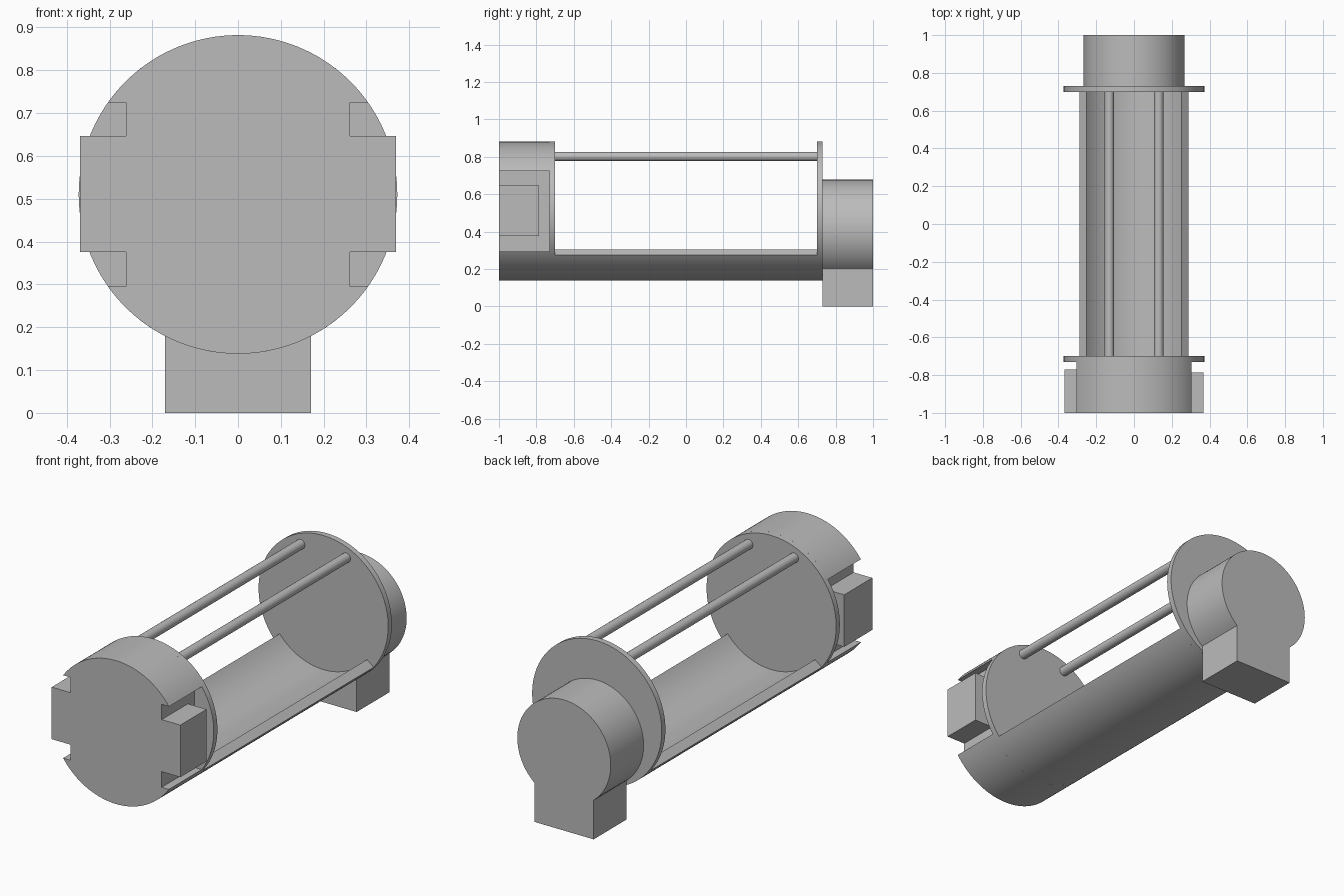
import bpy
import bmesh
from math import sin, cos, asin, radians, pi

default = bpy.data.objects.get("Cube")
if default:
    bpy.data.objects.remove(default, do_unlink=True)

grey = bpy.data.materials.new("plain_grey")
grey.use_nodes = True
colour = (0.5, 0.5, 0.5, 1)
grey.diffuse_color = colour
grey.node_tree.nodes["Principled BSDF"].inputs["Base Color"].default_value = colour


def arc(cx, cz, r, a0, a1, n):
    """Points on an arc in the x-z plane, both ends included."""
    return [(cx + r * cos(a0 + (a1 - a0) * i / n),
             cz + r * sin(a0 + (a1 - a0) * i / n)) for i in range(n + 1)]


def circle(cx, cz, r, n):
    return arc(cx, cz, r, 0, 2 * pi, n)[:-1]


def rect(x0, x1, z0, z1):
    return [(x0, z0), (x1, z0), (x1, z1), (x0, z1)]


def prism(name, profile, y0, y1):
    """Extrude an x-z profile along y."""
    bm = bmesh.new()
    face = bm.faces.new([bm.verts.new((x, y0, z)) for x, z in profile])
    ext = bmesh.ops.extrude_face_region(bm, geom=[face], use_keep_orig=True)
    moved = [v for v in ext["geom"] if isinstance(v, bmesh.types.BMVert)]
    bmesh.ops.translate(bm, verts=moved, vec=(0, y1 - y0, 0))
    bmesh.ops.recalc_face_normals(bm, faces=bm.faces)
    mesh = bpy.data.meshes.new(name)
    bm.to_mesh(mesh)
    bm.free()
    mesh.materials.append(grey)
    mesh.shade_smooth()
    mesh.set_sharp_from_angle(angle=radians(30))
    obj = bpy.data.objects.new(name, mesh)
    bpy.context.collection.objects.link(obj)
    return obj


R, AXIS = 0.372, 0.51           # main body radius and axis height
FRONT, REAR = -0.70, 0.70       # inner faces of the end plates
PLATE = 0.03

# Front block: round, with a flat-bottomed recess in each side
half, inner = 0.215, 0.262
a = asin(half / R)
block = arc(0, AXIS, R, a, pi - a, 40)
block += [(-inner, AXIS + half), (-inner, AXIS - half)]
block += arc(0, AXIS, R, pi + a, 2 * pi - a, 40)
block += [(inner, AXIS - half), (inner, AXIS + half)]
prism("front_block", block, -1, FRONT - PLATE)

# Side lugs standing in the recesses
for side, s, back in (("left", 1, -0.785), ("right", -1, -0.77)):
    x0, x1 = sorted((s * inner, s * 0.369))
    prism(side + "_lug", rect(x0, x1, 0.376, 0.646), -1, back)

# End plates
prism("front_plate", circle(0, AXIS, R, 96), FRONT - PLATE, FRONT)
prism("rear_plate", circle(0, AXIS, R, 96), REAR, REAR + PLATE)

# Open trough between the plates, with radial edges
lip = radians(39.2)
trough = arc(0, AXIS, R, pi + lip, 2 * pi - lip, 40)
trough += arc(0, AXIS, 0.324, 2 * pi - lip, pi + lip, 40)
prism("trough", trough, FRONT, REAR)

# Two upper tie rods
for side, x in (("left", 0.131), ("right", -0.131)):
    prism(side + "_rod", circle(x, 0.802, 0.025, 24), FRONT, REAR)

# Rear housing: round drum merging into a square foot
drum_r, drum_z, foot = 0.268, 0.41, 0.17
b = asin(foot / drum_r)
housing = arc(0, drum_z, drum_r, b - pi / 2, 1.5 * pi - b, 72)
housing += [(-foot, 0), (foot, 0)]
prism("rear_housing", housing, REAR + PLATE, 1)
